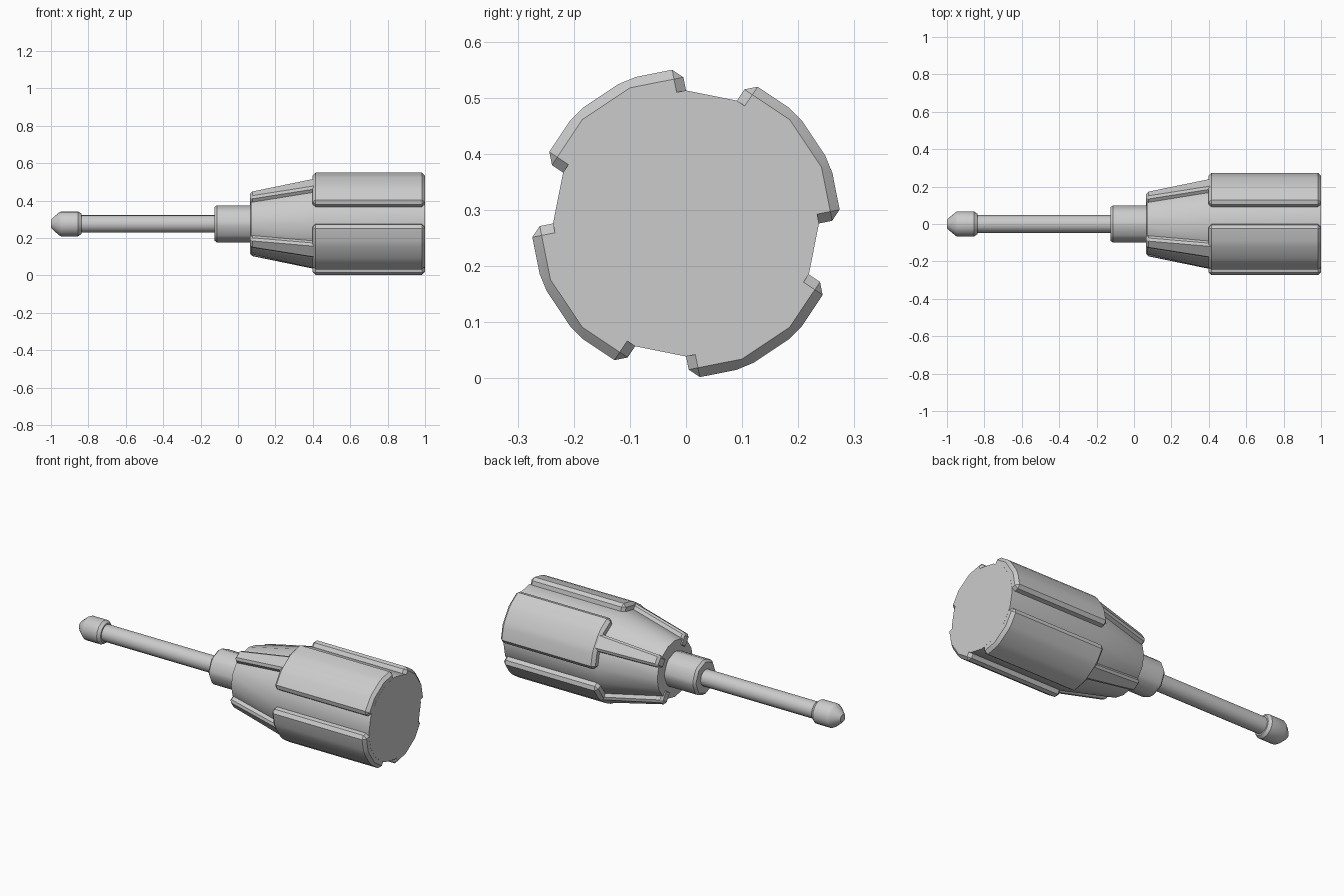
import bpy, bmesh
from math import sin, cos, tan, radians

if "Cube" in bpy.data.objects:
    bpy.data.objects.remove(bpy.data.objects["Cube"])

CZ = 0.276          # height of the tool axis
STEP = 22.5         # one side of the 16-sided handle


def loft(name, sections, bevel=0.0, limit=15, smooth=30):
    """Skin a list of closed (x, y, z) sections, cap the ends, optionally bevel."""
    bm = bmesh.new()
    rings = [[bm.verts.new(p) for p in s] for s in sections]
    n = len(rings[0])
    for a, b in zip(rings, rings[1:]):
        for i in range(n):
            j = (i + 1) % n
            bm.faces.new((a[i], a[j], b[j], b[i]))
    bm.faces.new(rings[0])
    bm.faces.new(rings[-1])
    bmesh.ops.recalc_face_normals(bm, faces=bm.faces)
    mesh = bpy.data.meshes.new(name)
    bm.to_mesh(mesh)
    bm.free()
    ob = bpy.data.objects.new(name, mesh)
    bpy.context.collection.objects.link(ob)
    bpy.ops.object.select_all(action='DESELECT')
    bpy.context.view_layer.objects.active = ob
    ob.select_set(True)
    if bevel:
        mod = ob.modifiers.new("edge_bevel", 'BEVEL')
        mod.width = bevel
        mod.segments = 1
        mod.limit_method = 'ANGLE'
        mod.angle_limit = radians(limit)
        bpy.ops.object.modifier_apply(modifier=mod.name)
    bpy.ops.object.shade_smooth_by_angle(angle=radians(smooth))
    return ob


def turned(name, profile, sides=16, **kw):
    """Faceted body of revolution along x from (x, radius) pairs."""
    return loft(name, [[(x, r * cos(radians(360 * i / sides)), CZ + r * sin(radians(360 * i / sides)))
                        for i in range(sides)] for x, r in profile], **kw)


def pad(name, start, faces, stations, height, bevel, sink=0.04):
    """Raised panel covering some sides of the 16-sided core; stations are (x, core radius)."""
    half = STEP / 2
    end = start + faces * STEP
    sections = []
    for x, r in stations:
        def corner(ang, norm, h):
            a, n = radians(ang), radians(norm)
            return (x, r * cos(a) + h * cos(n), CZ + r * sin(a) + h * sin(n))

        def arc(h):
            pts = [corner(start, start + half, h)]
            for k in range(1, faces):
                a = start + k * STEP
                pts.append(corner(a, a, h / cos(radians(half))))
            return pts + [corner(end, end - half, h)]
        sections.append(arc(height) + arc(-sink)[::-1])
    return loft(name, sections, bevel=bevel)


# Handle core: tapered nose then straight barrel
R_NOSE, R_BARREL = 0.162, 0.237
turned("handle_core", [(0.07, R_NOSE), (0.40, R_BARREL), (1.0, R_BARREL)], smooth=25)

# Four wide grip panels on the barrel, four narrow ribs on the nose
for k in range(4):
    pad(f"grip_panel_{k + 1}", 90 + 90 * k, 3,
        [(0.398, R_BARREL), (0.9995, R_BARREL)], 0.041, 0.017)
    pad(f"nose_rib_{k + 1}", 112.5 + 90 * k, 1,
        [(0.065, R_NOSE - 0.001), (0.42, R_BARREL + 0.003)], 0.034, 0.012)

# Eight-sided collar with softened edges
turned("collar", [(-0.126, 0.104), (0.08, 0.104)], sides=8, bevel=0.013)

# Shaft
turned("shaft", [(-0.86, 0.047), (-0.11, 0.047)])

# Pointed tip
turned("tip", [(-1.0, 0.022), (-0.985, 0.037), (-0.955, 0.062), (-0.945, 0.067),
               (-0.855, 0.067), (-0.838, 0.055)])
